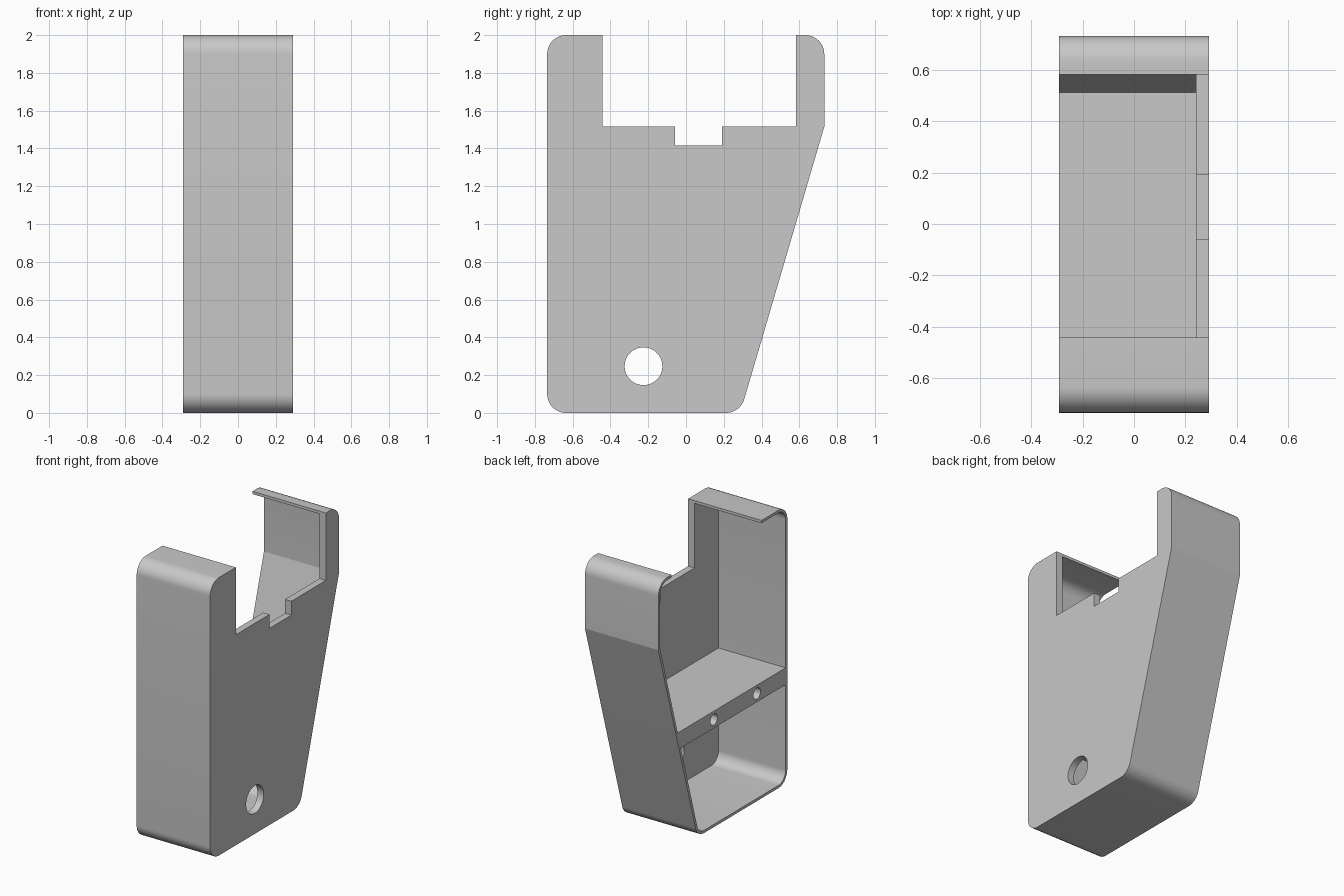
import bpy
from math import atan2, cos, sin, pi
from mathutils import Vector

cube = bpy.data.objects.get("Cube")
if cube:
    bpy.data.objects.remove(cube, do_unlink=True)

HALF = 0.292      # half width
WALL = 0.02       # rim thickness
PANEL = 0.242     # inner face of the side panel
SHELF = (0.713, 0.835)

grey = bpy.data.materials.new("light grey")
grey.use_nodes = True
grey.diffuse_color = (0.58, 0.58, 0.58, 1)
grey.node_tree.nodes["Principled BSDF"].inputs["Base Color"].default_value = grey.diffuse_color


def outline(corners, inset=0.0, steps=12):
    """Rounded convex outline from (y, z, radius) corners, optionally inset."""
    points = []
    for i, (y, z, r) in enumerate(corners):
        p = Vector((y, z))
        before = (Vector(corners[i - 1][:2]) - p).normalized()
        after = (Vector(corners[(i + 1) % len(corners)][:2]) - p).normalized()
        bisector = (before + after).normalized()
        half = bisector.angle(after)
        p += bisector * inset / sin(half)
        r = max(r - inset, 0)
        if not r:
            points.append(p)
            continue
        centre = p + bisector * r / sin(half)
        middle = atan2(-bisector.y, -bisector.x)
        sweep = pi / 2 - half
        for k in range(steps + 1):
            a = middle - sweep + 2 * sweep * k / steps
            points.append(centre + Vector((cos(a), sin(a))) * r)
    return points


def prism(name, profile, x0, x1):
    """Extrude a counter-clockwise (y, z) profile along x."""
    n = len(profile)
    verts = [(x, p[0], p[1]) for x in (x0, x1) for p in profile]
    faces = [tuple(reversed(range(n))), tuple(range(n, 2 * n))]
    faces += [(i, (i + 1) % n, n + (i + 1) % n, n + i) for i in range(n)]
    mesh = bpy.data.meshes.new(name)
    mesh.from_pydata(verts, [], faces)
    mesh.materials.append(grey)
    obj = bpy.data.objects.new(name, mesh)
    bpy.context.collection.objects.link(obj)
    return obj


def box(y0, y1, z0, z1):
    return [(y0, z0), (y1, z0), (y1, z1), (y0, z1)]


def disc(y, z, r, n=40):
    return [(y + r * cos(2 * pi * i / n), z + r * sin(2 * pi * i / n)) for i in range(n)]


def cut(target, profile, x0, x1):
    cutter = prism("cutter", profile, x0, x1)
    cutter.hide_render = True
    mod = target.modifiers.new("cut", "BOOLEAN")
    mod.operation, mod.solver, mod.object = "DIFFERENCE", "EXACT", cutter
    bpy.context.view_layer.objects.active = target
    bpy.ops.object.modifier_apply(modifier=mod.name)
    bpy.data.objects.remove(cutter, do_unlink=True)


# Housing: rounded, tapered tray open on one side
corners = [(-0.735, 0, 0.1), (0.287, 0, 0.1), (0.732, 1.515, 0),
           (0.732, 2, 0.1), (-0.735, 2, 0.1)]
housing = prism("housing", outline(corners), -HALF, HALF)
cut(housing, outline(corners, WALL), -0.4, PANEL)

# Top opening, small tab notch and the round side hole
cut(housing, box(-0.442, 0.582, 1.515, 2.2), -0.5, 0.5)
cut(housing, box(-0.058, 0.19, 1.415, 1.6), 0.1, 0.5)
cut(housing, disc(-0.225, 0.247, 0.1), 0.1, 0.5)

# Shelf across the tray, following the sloped back wall
slope = (0.732 - 0.287) / 1.515
back = [0.287 + slope * z - WALL for z in SHELF]
front = -0.735 + WALL - 0.002
shelf = prism("shelf", [(front, SHELF[0]), (back[0], SHELF[0]),
                        (back[1], SHELF[1]), (front, SHELF[1])], -HALF, PANEL + 0.002)

# Blind screw holes in the shelf edge
for y in (-0.39, 0.1):
    cut(shelf, disc(y, sum(SHELF) / 2, 0.04, 24), -0.4, 0.1)

# Smooth the rounded parts and keep the edges crisp
for obj in (housing, shelf):
    bpy.ops.object.select_all(action="DESELECT")
    obj.select_set(True)
    bpy.context.view_layer.objects.active = obj
    bpy.ops.object.shade_smooth_by_angle(angle=pi / 12)
